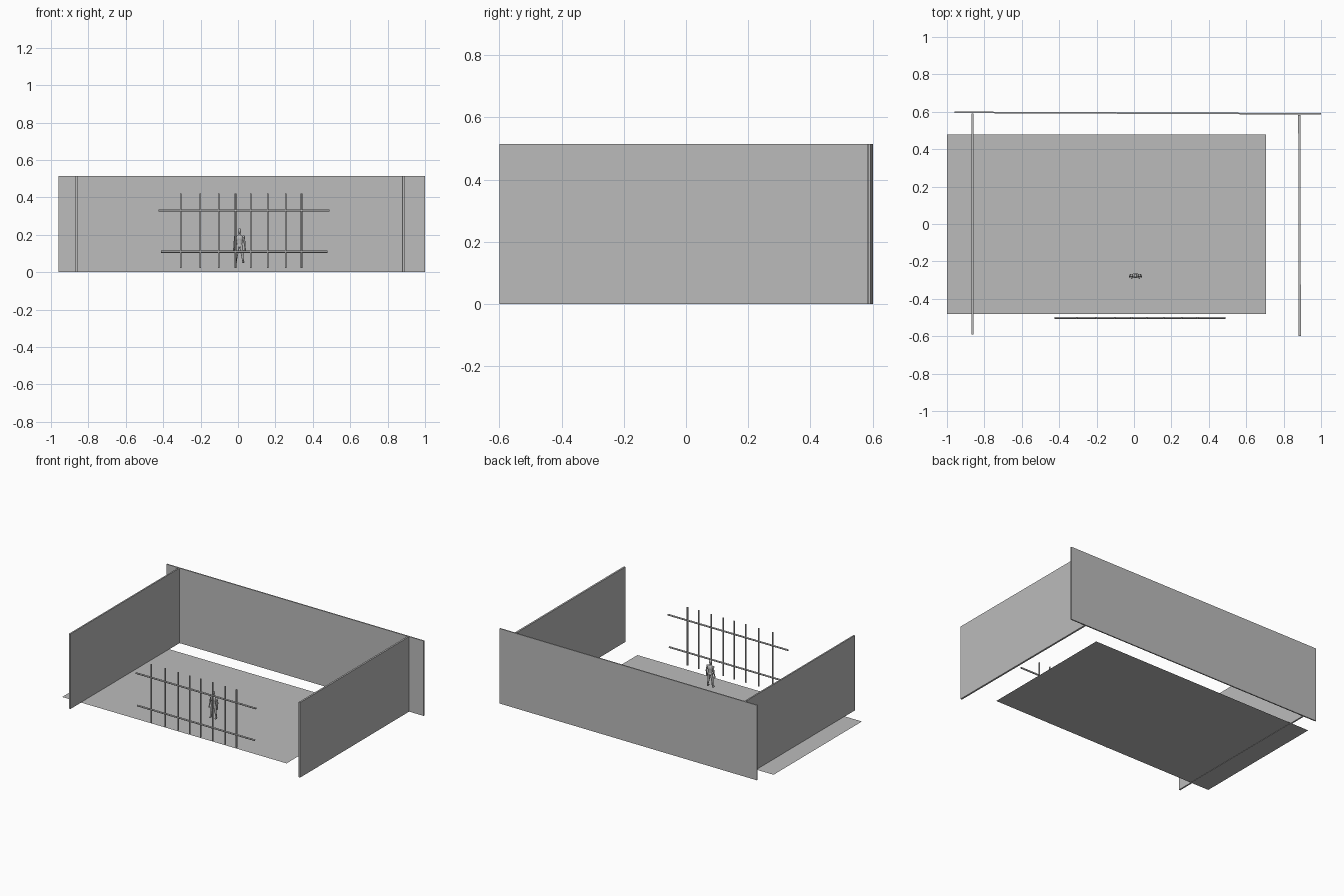
import bpy, bmesh, math
from mathutils import Vector, Matrix

if "Cube" in bpy.data.objects:
    bpy.data.objects.remove(bpy.data.objects["Cube"])

grey = bpy.data.materials.new("plain grey")
grey.diffuse_color = (0.5, 0.5, 0.5, 1)
grey.use_nodes = True
grey.node_tree.nodes["Principled BSDF"].inputs["Base Color"].default_value = grey.diffuse_color


def finish(name, bm, smooth=False):
    me = bpy.data.meshes.new(name)
    bmesh.ops.recalc_face_normals(bm, faces=bm.faces)
    if smooth:
        for f in bm.faces:
            f.smooth = len(f.verts) <= 4
    bm.to_mesh(me)
    bm.free()
    me.materials.append(grey)
    ob = bpy.data.objects.new(name, me)
    bpy.context.collection.objects.link(ob)
    return ob


def wall(name, a, b, thick, z0=0.0, z1=0.515):
    """Upright slab whose centre line runs from a to b in plan."""
    a, b = Vector((*a, 0)), Vector((*b, 0))
    d = b - a
    bm = bmesh.new()
    mid = (a + b) / 2 + Vector((0, 0, (z0 + z1) / 2))
    m = (Matrix.Translation(mid) @ Matrix.Rotation(math.atan2(d.y, d.x), 4, 'Z')
         @ Matrix.Diagonal((d.length, thick, z1 - z0, 1)))
    bmesh.ops.create_cube(bm, size=1, matrix=m)
    return finish(name, bm)


def limb(bm, a, b, r0, r1, seg=12, flat=1.0):
    """Tapered round bar from a to b; flat squashes it front to back."""
    a, b = Vector(a), Vector(b)
    d = b - a
    m = (Matrix.Translation((a + b) / 2) @ Matrix.Diagonal((1, flat, 1, 1))
         @ Vector((0, 0, 1)).rotation_difference(d).to_matrix().to_4x4())
    bmesh.ops.create_cone(bm, cap_ends=True, segments=seg, radius1=r0,
                          radius2=r1, depth=d.length, matrix=m)


def blob(bm, c, r):
    m = Matrix.Translation(c) @ Matrix.Diagonal((*r, 1))
    bmesh.ops.create_uvsphere(bm, u_segments=14, v_segments=10, radius=1, matrix=m)


# walls, each slightly out of square
wall("back_wall", (-0.96, 0.597), (1.0, 0.589), 0.008)
wall("left_wall", (-0.8635, -0.592), (-0.8635, 0.592), 0.010)
wall("right_wall", (0.886, -0.6), (0.884, 0.583), 0.012)

# floor sheet
bm = bmesh.new()
bmesh.ops.create_grid(bm, x_segments=1, y_segments=1, size=0.5,
                      matrix=Matrix.Translation((-0.1475, -0.001, 0.002))
                      @ Matrix.Diagonal((1.705, 0.958, 1, 1)))
finish("floor", bm)

# barred gate: two rails and eight uprights
GATE_Y = -0.502
for name, x0, x1, z in (("upper_rail", -0.424, 0.488, 0.329),
                        ("lower_rail", -0.413, 0.479, 0.109)):
    bm = bmesh.new()
    limb(bm, (x0, GATE_Y, z), (x1, GATE_Y, z), 0.0055, 0.0055)
    finish(name, bm, True)
for i, x in enumerate((-0.306, -0.202, -0.103, -0.014, 0.068, 0.159, 0.255, 0.340)):
    bm = bmesh.new()
    limb(bm, (x, GATE_Y, 0.021), (x, GATE_Y, 0.420), 0.005, 0.005)
    finish(f"gate_bar_{i + 1}", bm, True)

# standing figure, modelled about its own centre then placed
bm = bmesh.new()
blob(bm, (0, -0.002, 0.172), (0.009, 0.011, 0.014))               # head
limb(bm, (0, 0, 0.148), (0, 0, 0.164), 0.006, 0.005)              # neck
blob(bm, (0, 0, 0.131), (0.021, 0.013, 0.021))                    # chest
limb(bm, (0, 0, 0.092), (0, 0, 0.128), 0.014, 0.017, 14, 0.7)     # waist
blob(bm, (0, 0, 0.092), (0.017, 0.012, 0.013))                    # hips
for s in (-1, 1):
    shoulder, elbow = (s * 0.021, 0, 0.140), (s * 0.027, 0.003, 0.108)
    wrist = (s * 0.030, -0.004, 0.080)
    hip, knee = (s * 0.009, 0, 0.092), (s * 0.014, -0.002, 0.049)
    ankle = (s * 0.019, 0.002, 0.010)
    blob(bm, shoulder, (0.008, 0.008, 0.008))
    limb(bm, shoulder, elbow, 0.0065, 0.005)
    blob(bm, elbow, (0.005, 0.005, 0.005))
    limb(bm, elbow, wrist, 0.005, 0.0035)
    blob(bm, (s * 0.031, -0.006, 0.073), (0.004, 0.005, 0.009))   # hand
    limb(bm, hip, knee, 0.0105, 0.007)
    blob(bm, knee, (0.007, 0.007, 0.007))
    limb(bm, knee, ankle, 0.007, 0.0045)
    blob(bm, (s * 0.020, -0.005, 0.005), (0.006, 0.013, 0.005))   # foot
figure = finish("standing_figure", bm, True)
figure.location = (0.008, -0.275, 0.049)
